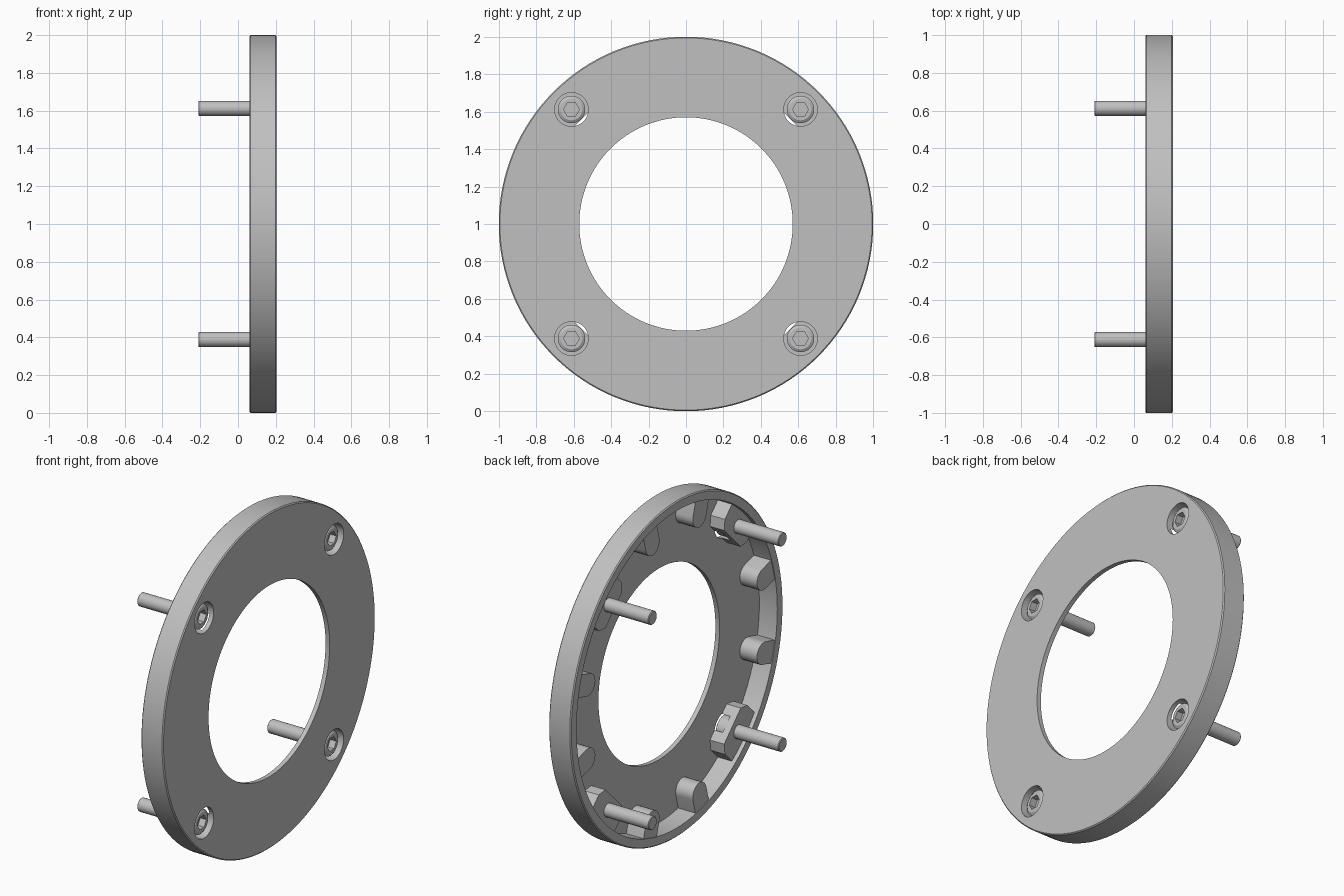
import bpy, bmesh
from math import cos, sin, pi, radians

cube = bpy.data.objects.get("Cube")
if cube:
    bpy.data.objects.remove(cube, do_unlink=True)

grey = bpy.data.materials.new("satin_grey")
grey.use_nodes = True
grey.diffuse_color = (0.53, 0.53, 0.53, 1)
grey.node_tree.nodes["Principled BSDF"].inputs["Base Color"].default_value = (0.53, 0.53, 0.53, 1)

BOLT_R = 0.865          # bolt circle radius
BOLT_ANGLES = [45, 135, 225, 315]


def finish(name, bm):
    bmesh.ops.recalc_face_normals(bm, faces=bm.faces)
    mesh = bpy.data.meshes.new(name)
    bm.to_mesh(mesh)
    bm.free()
    obj = bpy.data.objects.new(name, mesh)
    bpy.context.collection.objects.link(obj)
    mesh.materials.append(grey)
    return obj


def lathe(name, profile, sides, y=0.0, z=1.0, closed=False):
    """Revolve (x, radius) points about an axis parallel to x."""
    bm = bmesh.new()
    rings = [[bm.verts.new((x, y + r * cos(2 * pi * i / sides), z + r * sin(2 * pi * i / sides)))
              for i in range(sides)] for x, r in profile]
    pairs = list(zip(rings, rings[1:]))
    if closed:
        pairs.append((rings[-1], rings[0]))
    else:
        bm.faces.new(rings[0])
        bm.faces.new(rings[-1])
    for a, b in pairs:
        for i in range(sides):
            j = (i + 1) % sides
            bm.faces.new((a[i], a[j], b[j], b[i]))
    return finish(name, bm)


def prism(name, outline, angle, x0, x1):
    """Extrude a (radial, tangential) outline along x at an angle round the ring."""
    a = radians(angle)
    bm = bmesh.new()
    ends = [[bm.verts.new((x, r * cos(a) - t * sin(a), 1 + r * sin(a) + t * cos(a)))
             for r, t in outline] for x in (x0, x1)]
    bm.faces.new(ends[0])
    bm.faces.new(ends[1])
    n = len(outline)
    for i in range(n):
        j = (i + 1) % n
        bm.faces.new((ends[0][i], ends[0][j], ends[1][j], ends[1][i]))
    return finish(name, bm)


def activate(obj):
    bpy.ops.object.select_all(action='DESELECT')
    obj.select_set(True)
    bpy.context.view_layer.objects.active = obj


def cut(obj, cutter):
    mod = obj.modifiers.new("cut", 'BOOLEAN')
    mod.operation = 'DIFFERENCE'
    mod.solver = 'EXACT'
    mod.object = cutter
    activate(obj)
    bpy.ops.object.modifier_apply(modifier=mod.name)


def smooth(obj):
    activate(obj)
    bpy.ops.object.shade_smooth_by_angle(angle=radians(30))


# Flanged ring: thin face plate with a deep outer rim
ring = lathe("cover_ring", [(0.06, 0.945), (0.06, 0.994), (0.066, 1.0), (0.199, 1.0),
                            (0.205, 0.994), (0.205, 0.57), (0.178, 0.57), (0.178, 0.945)],
             128, closed=True)

# Rounded lugs along the inside of the rim
lug_outline = [(0.96, -0.065)] + [
    (0.855 - 0.065 * sin(pi * i / 12), -0.065 * cos(pi * i / 12)) for i in range(13)
] + [(0.96, 0.065)]
for k, angle in enumerate(a + s for a in BOLT_ANGLES for s in (-30, 30)):
    smooth(prism(f"rim_lug_{k + 1}", lug_outline, angle, 0.065, 0.19))

# Bolt bosses, counterbores and socket screws
boss_outline = [(0.96, -0.15), (0.84, -0.15), (0.79, -0.11),
                (0.79, 0.11), (0.84, 0.15), (0.96, 0.15)]
for k, angle in enumerate(BOLT_ANGLES):
    y = BOLT_R * cos(radians(angle))
    z = 1 + BOLT_R * sin(radians(angle))
    boss = prism(f"bolt_boss_{k + 1}", boss_outline, angle, 0.085, 0.19)
    bore = lathe("counterbore_cutter", [(0.125, 0.09), (0.25, 0.09)], 40, y, z)
    cut(ring, bore)
    cut(boss, bore)
    bpy.data.objects.remove(bore, do_unlink=True)
    smooth(boss)

    screw = lathe(f"socket_screw_{k + 1}",
                  [(-0.21, 0.036), (-0.206, 0.04), (0.12, 0.04), (0.12, 0.073),
                   (0.18, 0.073), (0.19, 0.058)], 32, y, z)
    socket = lathe("socket_cutter", [(0.15, 0.042), (0.25, 0.042)], 6, y, z)
    cut(screw, socket)
    bpy.data.objects.remove(socket, do_unlink=True)
    smooth(screw)

smooth(ring)
